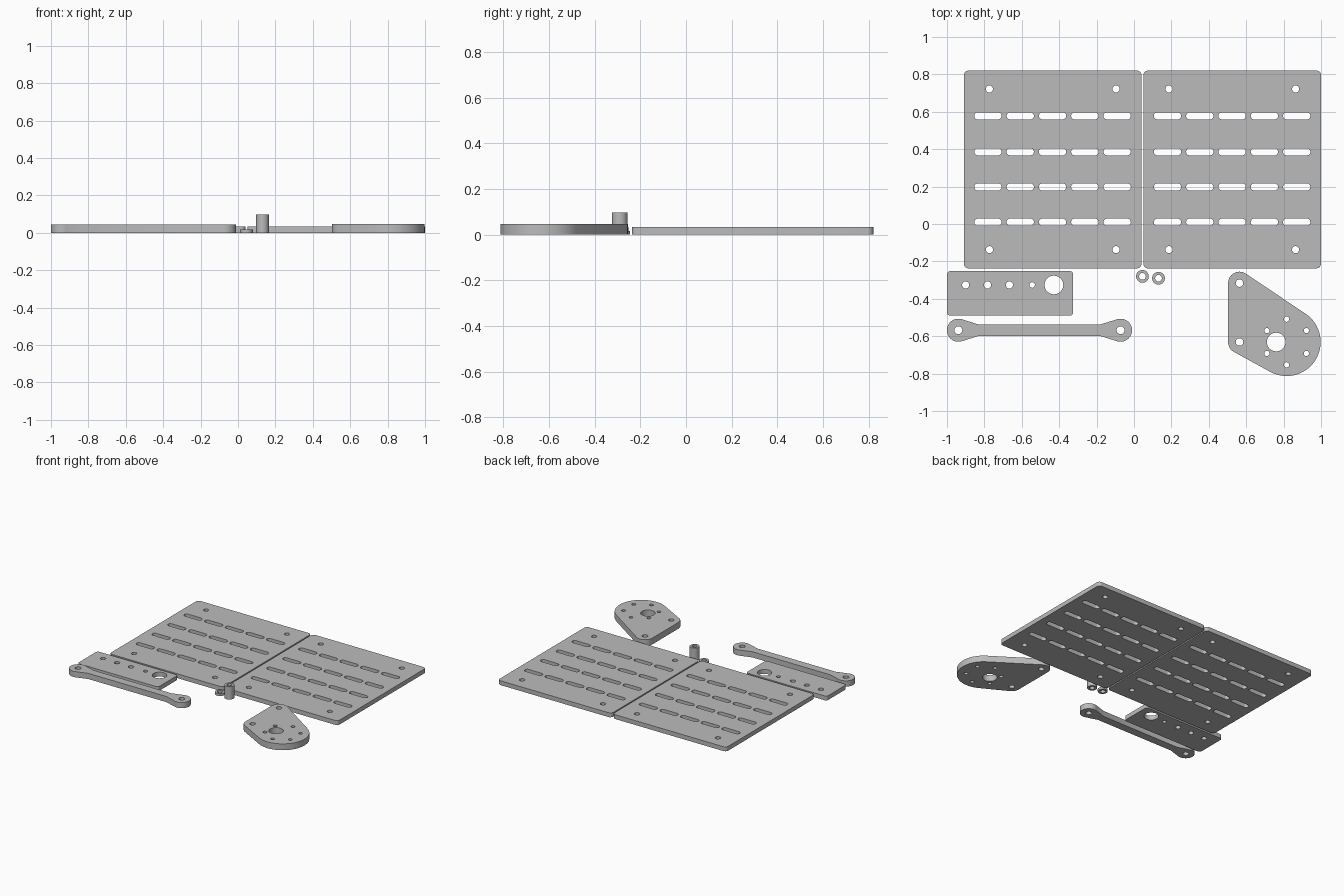
import bpy, bmesh, math
from mathutils.geometry import convex_hull_2d

if "Cube" in bpy.data.objects:
    bpy.data.objects.remove(bpy.data.objects["Cube"])

grey = bpy.data.materials.new("grey_metal")
grey.diffuse_color = (0.5, 0.5, 0.5, 1)
grey.use_nodes = True
grey.node_tree.nodes["Principled BSDF"].inputs["Base Color"].default_value = grey.diffuse_color


def arc(x, y, r, a0=0, a1=360, n=32):
    """Points on an arc; a full circle leaves out the repeated end point."""
    last = n if a1 - a0 >= 360 else n + 1
    return [(x + r * math.cos(math.radians(a0 + (a1 - a0) * i / n)),
             y + r * math.sin(math.radians(a0 + (a1 - a0) * i / n))) for i in range(last)]


def hull(*circles):
    """Outline wrapped tightly around circles given as (x, y, r)."""
    pts = [p for c in circles for p in arc(*c, n=64 if c[2] > 0.1 else 32)]
    return [pts[i] for i in convex_hull_2d(pts)]


def rounded_rect(x0, x1, y0, y1, r):
    return hull(*[(x, y, r) for x in (x0 + r, x1 - r) for y in (y0 + r, y1 - r)])


def flat_part(name, outline, holes, height):
    """Extrude an outline with holes up from z = 0."""
    cu = bpy.data.curves.new(name + "_profile", 'CURVE')
    cu.dimensions = '2D'
    cu.fill_mode = 'BOTH'
    cu.extrude = height / 2
    for loop in [outline] + holes:
        s = cu.splines.new('POLY')
        s.points.add(len(loop) - 1)
        for p, (x, y) in zip(s.points, loop):
            p.co = (x, y, 0, 1)
        s.use_cyclic_u = True
    tmp = bpy.data.objects.new(name + "_profile", cu)
    bpy.context.collection.objects.link(tmp)
    deps = bpy.context.evaluated_depsgraph_get()
    me = bpy.data.meshes.new_from_object(tmp.evaluated_get(deps))
    bpy.data.objects.remove(tmp)
    bm = bmesh.new()
    bm.from_mesh(me)
    bmesh.ops.remove_doubles(bm, verts=bm.verts, dist=1e-5)
    bmesh.ops.recalc_face_normals(bm, faces=bm.faces)
    bmesh.ops.translate(bm, verts=bm.verts, vec=(0, 0, height / 2))
    bm.to_mesh(me)
    bm.free()
    me.materials.clear()
    me.materials.append(grey)
    ob = bpy.data.objects.new(name, me)
    bpy.context.collection.objects.link(ob)
    bpy.ops.object.select_all(action='DESELECT')
    ob.select_set(True)
    bpy.context.view_layer.objects.active = ob
    bpy.ops.object.shade_smooth_by_angle(angle=math.radians(30))
    return ob


# Two slotted plates with corner bolt holes
for name, x0 in (("slotted_plate_left", -0.91), ("slotted_plate_right", 0.05)):
    holes = [arc(x0 + dx, y, 0.019) for dx in (0.137, 0.814) for y in (0.722, -0.137)]
    for y in (0.578, 0.386, 0.198, 0.01):
        for i in range(5):
            cx = x0 + 0.129 + 0.1727 * i
            holes.append(hull((cx - 0.054, y, 0.019), (cx + 0.054, y, 0.019)))
    flat_part(name, rounded_rect(x0, x0 + 0.95, -0.237, 0.82, 0.025), holes, 0.033)

# Small rectangular bracket
row = [(-0.90, 0.019), (-0.783, 0.019), (-0.666, 0.019), (-0.545, 0.015), (-0.428, 0.05)]
flat_part("bracket_plate", rounded_rect(-1.0, -0.325, -0.49, -0.252, 0.018),
          [arc(x, -0.326, r) for x, r in row], 0.033)

# Link arm: narrow bar tapering out to round ends
ax0, ax1, ay = -0.939, -0.072, -0.568
bar = [(-0.832, ay - 0.031), (-0.18, ay - 0.031)]
outline = (arc(ax0, ay, 0.0615, 72.8, 287.2) + bar
           + arc(ax1, ay, 0.0615, -107.2, 107.2)
           + [(-0.18, ay + 0.031), (-0.832, ay + 0.031)])
flat_part("link_arm", outline, [arc(x, ay, 0.021) for x in (ax0, ax1)], 0.043)

# Motor mount: hull of three circles with a ring of screw holes
mx, my = 0.816, -0.631
holes = [arc(0.564, -0.316, 0.02), arc(0.564, my, 0.02), arc(0.76, my, 0.05)]
for k in range(6):
    a = math.radians(30 + 60 * k)
    holes.append(arc(mx + 0.122 * math.cos(a), my + 0.122 * math.sin(a), 0.014))
flat_part("motor_mount", hull((0.564, -0.316, 0.061), (0.564, my, 0.061), (mx, my, 0.182)),
          holes, 0.048)

# Washer and tall spacer
flat_part("washer", arc(0.045, -0.28, 0.034), [arc(0.045, -0.28, 0.018)], 0.017)
flat_part("spacer", arc(0.131, -0.29, 0.034), [arc(0.131, -0.29, 0.018)], 0.097)
